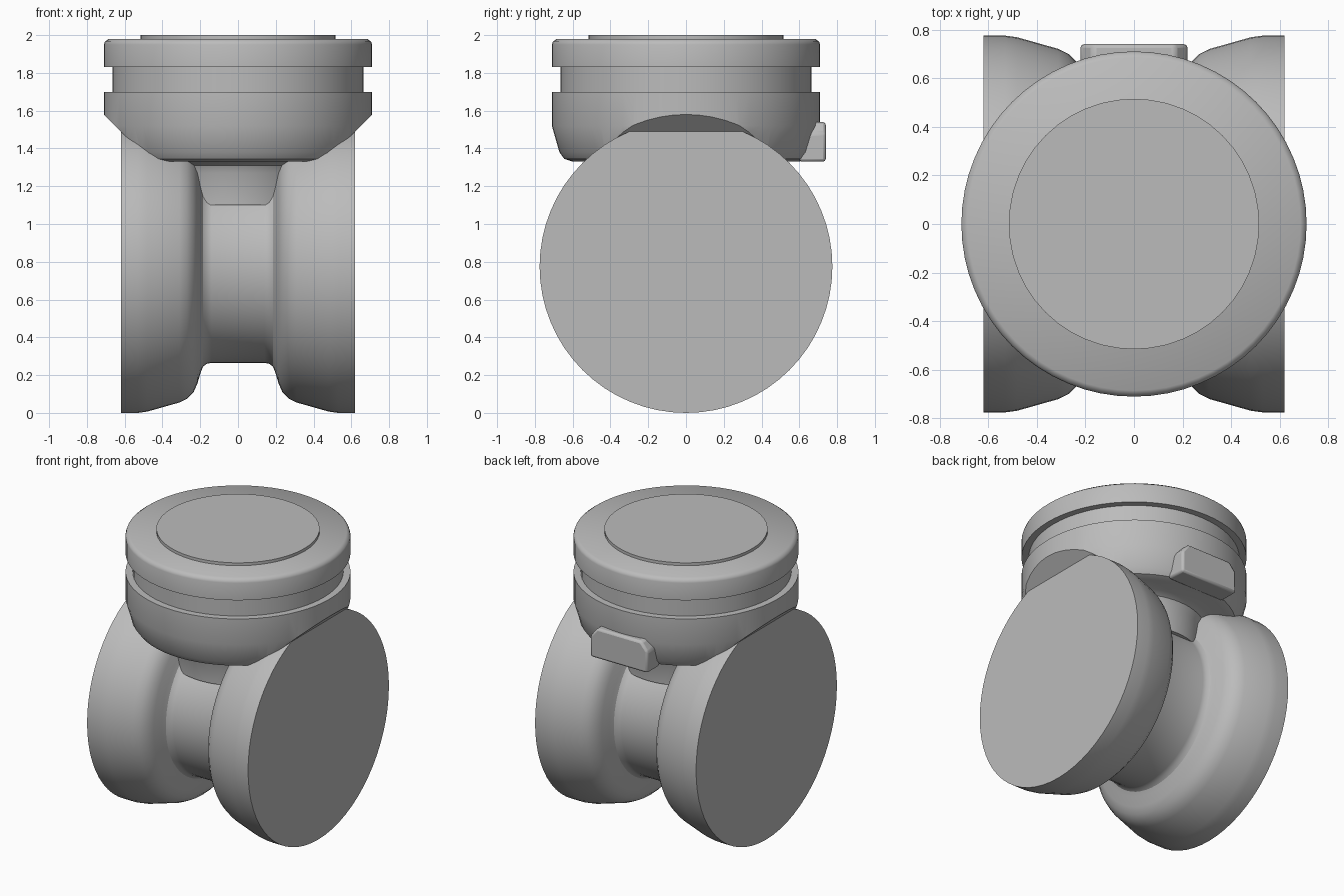
import bpy, bmesh, math
from mathutils import Vector

cube = bpy.data.objects.get("Cube")
if cube:
    bpy.data.objects.remove(cube, do_unlink=True)

grey = bpy.data.materials.new("plain grey")
grey.use_nodes = True
colour = (0.5, 0.5, 0.5, 1)
grey.diffuse_color = colour
grey.node_tree.nodes["Principled BSDF"].inputs["Base Color"].default_value = colour


def finish(name, bm, angle=30):
    bmesh.ops.recalc_face_normals(bm, faces=bm.faces)
    mesh = bpy.data.meshes.new(name)
    bm.to_mesh(mesh)
    bm.free()
    mesh.materials.append(grey)
    obj = bpy.data.objects.new(name, mesh)
    bpy.context.collection.objects.link(obj)
    bpy.ops.object.select_all(action='DESELECT')
    obj.select_set(True)
    bpy.context.view_layer.objects.active = obj
    bpy.ops.object.shade_smooth_by_angle(angle=math.radians(angle))
    return obj


def lathe(points, axis, centre=(0, 0, 0), steps=64):
    """Spin (radius, height) points around the given axis."""
    bm = bmesh.new()
    axis, centre = Vector(axis), Vector(centre)
    out = Vector((0, 1, 0))
    verts = [bm.verts.new(centre + out * r + axis * h) for r, h in points]
    edges = [bm.edges.new(pair) for pair in zip(verts, verts[1:])]
    bmesh.ops.spin(bm, geom=verts + edges, cent=centre, axis=axis,
                   angle=math.tau, steps=steps, use_duplicate=False)
    bmesh.ops.remove_doubles(bm, verts=bm.verts, dist=0.0005)
    return bm


# Pair of wheels with the hub between them, one spun profile
half = [(0, 0.62), (0.775, 0.62), (0.775, 0.53), (0.768, 0.48), (0.72, 0.31),
        (0.70, 0.27), (0.665, 0.235), (0.62, 0.215), (0.56, 0.197),
        (0.53, 0.185), (0.515, 0.165), (0.51, 0.14)]
profile = half + [(r, -h) for r, h in reversed(half)]
finish("wheels_and_hub", lathe(profile, (1, 0, 0), (0, 0, 0.775)))

# Neck above the wheels, with sloping undersides left and right
neck = lathe([(0, 1.1), (0.42, 1.1), (0.43, 1.27), (0.45, 1.31), (0.49, 1.33),
              (0.60, 1.33), (0.645, 1.345), (0.67, 1.38), (0.71, 1.52),
              (0.71, 1.70), (0.665, 1.70), (0.665, 1.84), (0, 1.84)], (0, 0, 1))
for side in (1, -1):
    cut = bmesh.ops.bisect_plane(
        neck, geom=neck.verts[:] + neck.edges[:] + neck.faces[:],
        plane_co=(side * 0.62, 0, 1.49), plane_no=(side, 0, -1), clear_outer=True)
    rim = [e for e in cut["geom_cut"] if isinstance(e, bmesh.types.BMEdge)]
    bmesh.ops.holes_fill(neck, edges=rim, sides=0)
finish("neck", neck)

# Lid and the raised disc on top
finish("lid", lathe([(0, 1.83), (0.71, 1.83), (0.71, 1.95), (0.705, 1.965),
                     (0.685, 1.98), (0, 1.98)], (0, 0, 1)), 50)
finish("top_disc", lathe([(0, 1.97), (0.515, 1.97), (0.515, 2.0), (0, 2.0)],
                         (0, 0, 1), steps=48))

# Tab on the back of the neck
tab = bmesh.new()
outline = [(-0.22, 1.33), (0.22, 1.33), (0.22, 1.48), (0.17, 1.54),
           (-0.17, 1.54), (-0.22, 1.48)]
face = tab.faces.new([tab.verts.new((x, 0.6, z)) for x, z in outline])
moved = bmesh.ops.extrude_face_region(tab, geom=[face])["geom"]
bmesh.ops.translate(tab, vec=(0, 0.14, 0),
                    verts=[v for v in moved if isinstance(v, bmesh.types.BMVert)])
tab_obj = finish("back_tab", tab)
bevel = tab_obj.modifiers.new("soft edges", 'BEVEL')
bevel.width = 0.015
bevel.segments = 2
